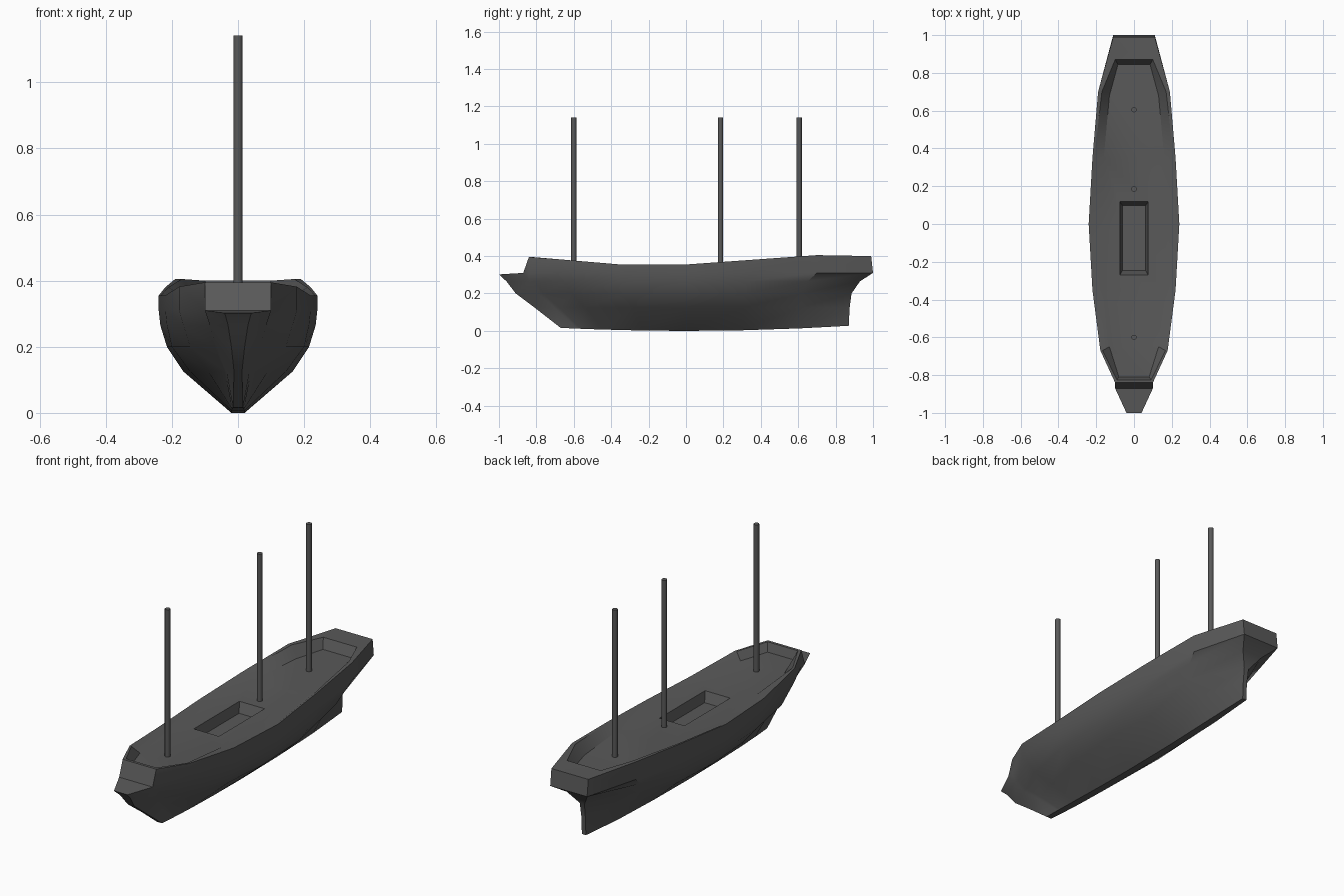
import bpy
import bmesh
from mathutils import Vector

default_cube = bpy.data.objects.get("Cube")
if default_cube:
    bpy.data.objects.remove(default_cube, do_unlink=True)

# One dark grey for the whole ship
grey = bpy.data.materials.new("dark_grey")
grey.use_nodes = True
colour = (0.1, 0.1, 0.1, 1)
grey.diffuse_color = colour
grey.node_tree.nodes["Principled BSDF"].inputs["Base Color"].default_value = colour


def finish(bm, name):
    """Weld the faces, fix the normals and make an object."""
    bmesh.ops.remove_doubles(bm, verts=bm.verts, dist=0.0005)
    bmesh.ops.recalc_face_normals(bm, faces=bm.faces)
    mesh = bpy.data.meshes.new(name)
    bm.to_mesh(mesh)
    bm.free()
    obj = bpy.data.objects.new(name, mesh)
    bpy.context.collection.objects.link(obj)
    mesh.materials.append(grey)
    return obj


def activate(obj):
    bpy.ops.object.select_all(action="DESELECT")
    obj.select_set(True)
    bpy.context.view_layer.objects.active = obj


def mirrored(p):
    return Vector((-p.x, p.y, p.z))


def add_face(bm, points):
    """Add a face, leaving out repeated corners."""
    corners = []
    for p in points:
        if all((p - q).length > 0.0005 for q in corners):
            corners.append(p)
    if len(corners) > 2:
        bm.faces.new([bm.verts.new(p) for p in corners])


def skin(bm, row_a, row_b):
    """Cover the gap between two long lines on both sides of the ship."""
    for i in range(len(row_a) - 1):
        quad = [row_a[i], row_a[i + 1], row_b[i + 1], row_b[i]]
        add_face(bm, quad)
        add_face(bm, [mirrored(p) for p in quad])


def bridge(bm, line):
    """Join a line to its mirror image across the centre of the ship."""
    for p, q in zip(line, line[1:]):
        add_face(bm, [p, q, mirrored(q), mirrored(p)])


# Hull: long lines from keel to rail, each with its own bow and stern reach
stations = (-1, -.87, -.84, -.67, -.35, 0, .35, .7, 1)
lines = (  # height, bow reach, stern reach, half widths
    (.005, .67, .87, (.015, .018, .018, .02, .02, .02, .02, .02, .012)),
    (.125, .81, .875, (.012, .035, .04, .09, .145, .165, .15, .08, .012)),
    (.2, .91, .885, (.02, .065, .07, .145, .2, .215, .2, .15, .014)),
    (.265, .96, .93, (.03, .085, .09, .165, .215, .235, .215, .18, .06)),
    (.31, 1, 1, (.04, .1, .1, .178, .22, .24, .22, .19, .11)),
)
rail_heights = (.31, .31, .395, .382, .355, .355, .38, .405, .4)

hull_rows = []
for height, bow, stern, widths in lines:
    hull_rows.append([Vector((w, s * (bow if s < 0 else stern), height))
                      for s, w in zip(stations, widths)])
for p in hull_rows[0]:  # slight rise of the keel towards its ends
    p.z = 0.018 * p.y ** 2 / 0.5
hull_rows[-1][0].z = 0.302
rail = [Vector((p.x, p.y, z)) for p, z in zip(hull_rows[-1], rail_heights)]
rail[0].z = 0.302
rail[-1].y = 0.99
hull_rows.append(rail)

# Inner edge of the rail and the sunken deck
inner = [Vector((x, y, z)) for x, y, z in zip(
    (.09, .167, .21, .233, .21, .17, .1),
    (-.825, -.67, -.35, 0, .35, .7, .87), rail_heights[2:])]
floor = [Vector((x, y, 0.348)) for x, y in zip(
    (.08, .13, .16, .17, .16, .13, .085),
    (-.81, -.65, -.35, 0, .35, .68, .845))]

bm = bmesh.new()
for lower, upper in zip(hull_rows, hull_rows[1:]):
    skin(bm, lower, upper)
skin(bm, rail[2:], inner)
skin(bm, inner, floor)
bridge(bm, hull_rows[0])                       # keel
bridge(bm, [row[0] for row in hull_rows])      # stem
bridge(bm, [row[-1] for row in hull_rows])     # transom
bridge(bm, rail[:3] + [inner[0], floor[0]])    # bow ledge and bulkhead
bridge(bm, [rail[-1], inner[-1], floor[-1]])   # stern rail
bridge(bm, floor)                              # deck
hull = finish(bm, "hull")

# Hatch: a tapered well cut into the deck
bm = bmesh.new()
bmesh.ops.create_cube(bm, size=1)
for v in bm.verts:
    top = v.co.z > 0
    v.co.x *= 0.15 if top else 0.124
    v.co.y = v.co.y * (0.39 if top else 0.345) - 0.075
    v.co.z = 0.349 if top else 0.295
cutter = finish(bm, "hatch_cutter")
cutter.hide_render = True

cut = hull.modifiers.new("hatch", "BOOLEAN")
cut.operation = "DIFFERENCE"
cut.solver = "EXACT"
cut.object = cutter
activate(hull)
bpy.ops.object.modifier_apply(modifier=cut.name)
bpy.data.objects.remove(cutter, do_unlink=True)
bpy.ops.object.shade_smooth_by_angle(angle=0.52)

# Masts
for name, y in (("fore_mast", -.6), ("main_mast", .185), ("rear_mast", .605)):
    bpy.ops.mesh.primitive_cylinder_add(
        vertices=12, radius=0.014, depth=0.8, location=(0, y, 0.742))
    mast = bpy.context.object
    mast.name = name
    mast.data.materials.append(grey)
    bpy.ops.object.shade_smooth_by_angle(angle=0.6)
